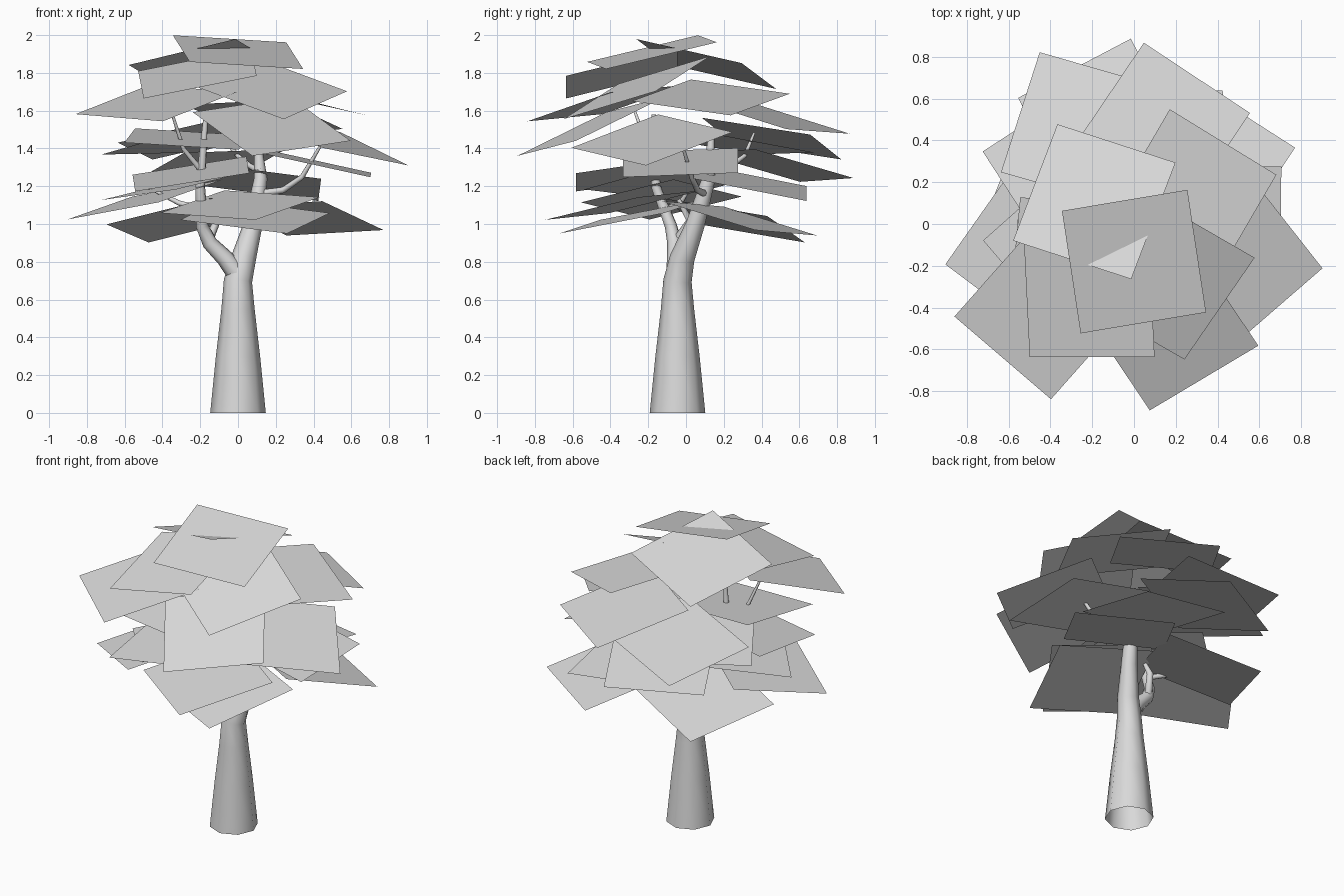
import bpy
import math
from mathutils import Vector

cube = bpy.data.objects.get("Cube")
if cube:
    bpy.data.objects.remove(cube, do_unlink=True)


def make_material(name, colour):
    mat = bpy.data.materials.new(name)
    mat.use_nodes = True
    mat.diffuse_color = colour
    for node in mat.node_tree.nodes:
        if node.type == 'BSDF_PRINCIPLED':
            node.inputs["Base Color"].default_value = colour
    return mat


grey = make_material("light_grey", (0.7, 0.7, 0.7, 1))


# Tapered eight-sided tube along a path of (x, y, z, radius), open at the ends
def branch(name, path):
    curve = bpy.data.curves.new(name, 'CURVE')
    curve.dimensions = '3D'
    curve.bevel_depth = 1
    curve.bevel_resolution = 2
    curve.use_fill_caps = False
    spline = curve.splines.new('POLY')
    spline.points.add(len(path) - 1)
    for point, (x, y, z, radius) in zip(spline.points, path):
        point.co = (x, y, z, 1)
        point.radius = radius
    helper = bpy.data.objects.new(name + "_path", curve)
    bpy.context.scene.collection.objects.link(helper)
    depsgraph = bpy.context.evaluated_depsgraph_get()
    mesh = bpy.data.meshes.new_from_object(helper.evaluated_get(depsgraph))
    bpy.data.objects.remove(helper, do_unlink=True)
    mesh.materials.clear()
    mesh.materials.append(grey)
    for face in mesh.polygons:
        face.use_smooth = True
    obj = bpy.data.objects.new(name, mesh)
    bpy.context.scene.collection.objects.link(obj)


# Square leaf card: centre, heading in degrees, rise along x and along y
def leaf_card(name, x, y, z, heading, rise_x, rise_y, side=0.61):
    normal = Vector((-rise_x, -rise_y, 1)).normalized()
    c, s = math.cos(math.radians(heading)), math.sin(math.radians(heading))
    u = Vector((c, s, rise_x * c + rise_y * s)).normalized() * side / 2
    v = normal.cross(u)
    centre = Vector((x, y, z))
    corners = [centre - u - v, centre + u - v, centre + u + v, centre - u + v]
    mesh = bpy.data.meshes.new(name)
    mesh.from_pydata(corners, [], [(0, 1, 2, 3)])
    mesh.materials.append(grey)
    obj = bpy.data.objects.new(name, mesh)
    bpy.context.scene.collection.objects.link(obj)


# Trunk running into the main limb
branch("trunk", [
    (0, -.045, 0, .147), (0, -.045, .3, .117), (0, -.045, .55, .088),
    (0, -.045, .7, .075), (.03, -.02, .82, .066), (.08, .05, 1, .05),
    (.12, .12, 1.24, .036), (.1, .135, 1.48, .015)])

# Second limb forking to the right
branch("side_limb", [
    (0, -.05, .73, .055), (-.07, -.055, .82, .046), (-.15, -.06, .9, .04),
    (-.19, -.08, .99, .033), (-.2, -.16, 1.2, .026), (-.17, -.17, 1.58, .012)])

# Twigs
branch("left_twig", [
    (.11, .1, 1.16, .02), (.24, .06, 1.18, .017),
    (.34, .03, 1.25, .014), (.44, -.02, 1.42, .008)])
branch("back_twig", [
    (.11, .13, 1.28, .018), (.06, .24, 1.31, .015),
    (0, .31, 1.36, .012), (-.1, .36, 1.48, .007)])
branch("right_twig", [
    (-.2, -.16, 1.29, .016), (-.29, -.2, 1.4, .012), (-.36, -.28, 1.62, .007)])
branch("low_twig", [
    (-.2, -.1, 1.08, .018), (-.31, -.03, 1.11, .014), (-.47, .02, 1.19, .007)])
branch("inner_twig", [
    (-.16, -.06, .9, .024), (-.11, .02, 1.02, .02), (-.11, -.04, 1.13, .012)])

# Foliage, layer by layer
layers = {
    "top_foliage": [
        (0, -.18, 1.91, 9.5, -.1, .225),
        (-.215, -.34, 1.797, 0, .2, .255),
        (-.19, .107, 1.847, -18, .15, -.285),
        (.158, -.26, 1.722, -30, -.14, .4),
        (.274, .131, 1.67, -31.6, -.23, -.01),
        (-.433, -.42, 1.64, -40.6, .124, .24),
    ],
    "middle_foliage": [
        (.136, .455, 1.567, -33.5, -.11, -.24),
        (.178, -.503, 1.516, 30.8, -.1, .425),
        (-.258, .453, 1.452, -16, .17, -.21),
        (.494, -.18, 1.445, -51.8, -.32, .133),
        (-.27, -.2, 1.45, -5, -.05, .13),
        (-.305, .26, 1.42, 33, .1, -.12),
        (.405, -.03, 1.325, 0, -.22, .04),
        (-.15, .483, 1.31, 27.7, .15, -.215),
        (-.25, -.28, 1.265, 0, .16, .15),
    ],
    "low_foliage": [
        (.13, .34, 1.22, 0, -.13, -.2),
        (-.3, -.11, 1.21, 41.6, .2, .05),
        (-.49, -.13, 1.13, -36.9, .245, .076),
        (.01, -.33, 1.1, -34, .063, .2),
        (.09, -.285, 1.04, -21, -.046, .214),
        (.352, .283, 1.03, -32.6, -.1, -.244),
        (-.305, .25, 1.02, -19.6, .165, -.237),
    ],
}
for layer, cards in layers.items():
    for i, card in enumerate(cards, 1):
        leaf_card(f"{layer}_{i}", *card)
